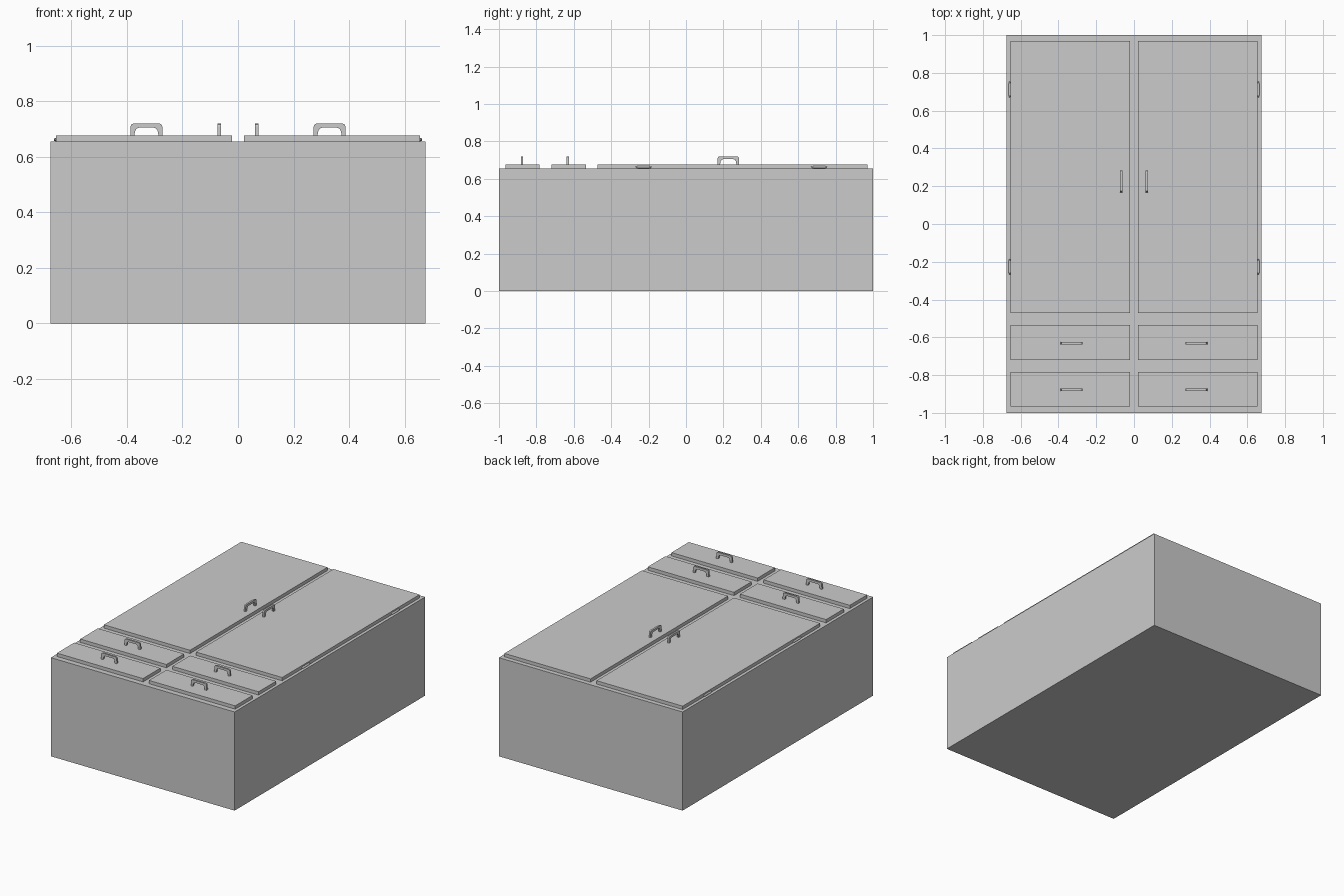
import bpy, bmesh, math
from mathutils import Matrix, Vector

old = bpy.data.objects.get("Cube")
if old:
    bpy.data.objects.remove(old, do_unlink=True)

GREY = (0.6, 0.6, 0.6, 1)
mat = bpy.data.materials.new("plain grey")
mat.use_nodes = True
mat.diffuse_color = GREY
mat.node_tree.nodes["Principled BSDF"].inputs["Base Color"].default_value = GREY


def finish(name, bm):
    bmesh.ops.recalc_face_normals(bm, faces=bm.faces)
    mesh = bpy.data.meshes.new(name)
    bm.to_mesh(mesh)
    bm.free()
    mesh.materials.append(mat)
    obj = bpy.data.objects.new(name, mesh)
    bpy.context.collection.objects.link(obj)
    return obj


def box(name, x0, x1, y0, y1, z0, z1):
    bm = bmesh.new()
    size = Vector((x1 - x0, y1 - y0, z1 - z0, 1))
    mid = Vector(((x0 + x1) / 2, (y0 + y1) / 2, (z0 + z1) / 2))
    bmesh.ops.create_cube(bm, size=1, matrix=Matrix.Translation(mid) @ Matrix.Diagonal(size))
    return finish(name, bm)


def handle(name, x, y, turn):
    # Half outline of a bow handle, mirrored and extruded across its width
    half = [(0.058, 0), (0.057, 0.034), (0.054, 0.041), (0.047, 0.044)]
    inner = [(0.027, 0.029), (0.035, 0.026), (0.040, 0.019), (0.044, 0)]
    outline = half + [(-u, v) for u, v in reversed(half)]
    outline += [(-u, v) for u, v in reversed(inner)] + inner
    bm = bmesh.new()
    face = bm.faces.new([bm.verts.new((u, -0.006, v)) for u, v in outline])
    out = bmesh.ops.extrude_face_region(bm, geom=[face])["geom"]
    moved = [g for g in out if isinstance(g, bmesh.types.BMVert)]
    bmesh.ops.translate(bm, verts=moved, vec=(0, 0.012, 0))
    obj = finish(name, bm)
    obj.location = (x, y, TOP - 0.001)
    obj.rotation_euler.z = turn


def hinge(name, x, y):
    # Slim barrel with tapered ends, lying along the door edge
    bm = bmesh.new()
    turn = Matrix.Rotation(math.pi / 2, 4, "X")
    for r0, r1, length, mid in ((0.006, 0.006, 0.06, 0), (0.006, 0.002, 0.013, -0.0365),
                                (0.002, 0.006, 0.013, 0.0365)):
        bmesh.ops.create_cone(bm, cap_ends=True, segments=12, radius1=r0, radius2=r1,
                              depth=length, matrix=Matrix.Translation((0, mid, 0)) @ turn)
    # The narrow end of each taper points away from the barrel
    obj = finish(name, bm)
    obj.location = (x, y, DECK + 0.007)


DECK, TOP = 0.655, 0.677
FRONTS = {"door": (-0.472, 0.97), "upper_drawer": (-0.72, -0.535),
          "lower_drawer": (-0.965, -0.783)}

box("cabinet_body", -0.675, 0.675, -1, 1, 0, DECK)

for side, s in (("left", 1), ("right", -1)):
    for part, (y0, y1) in FRONTS.items():
        x0, x1 = sorted((s * 0.022, s * 0.655))
        box(f"{side}_{part}", x0, x1, y0, y1, DECK - 0.002, TOP)
        if part == "door":
            handle(f"{side}_door_handle", s * 0.068, 0.226, math.pi / 2)
        else:
            y = -0.632 if part == "upper_drawer" else -0.877
            handle(f"{side}_{part}_handle", s * 0.33, y, 0)
    for place, y in (("upper", 0.712), ("lower", -0.227)):
        hinge(f"{side}_{place}_hinge", s * 0.658, y)
